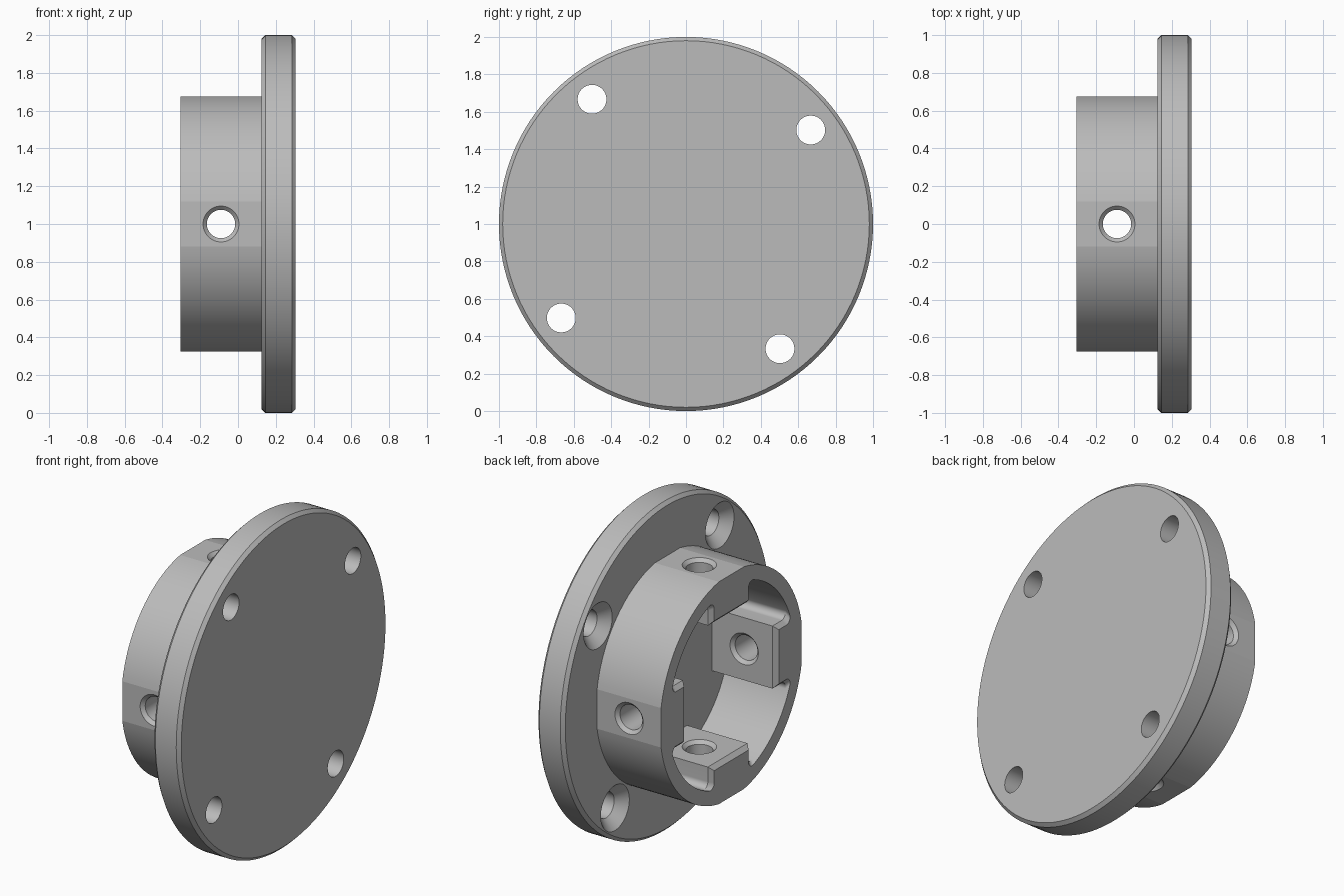
import bpy, bmesh, math
from mathutils import Matrix

old = bpy.data.objects.get("Cube")
if old:
    bpy.data.objects.remove(old, do_unlink=True)

grey = bpy.data.materials.new("metal grey")
grey.use_nodes = True
colour = (0.5, 0.5, 0.5, 1)
grey.diffuse_color = colour
grey.node_tree.nodes["Principled BSDF"].inputs["Base Color"].default_value = colour

CENTRE = Matrix.Translation((0, 0, 1))
HUB_FRONT, FLANGE_BACK, FLANGE_FRONT = -0.305, 0.125, 0.305


def loft(name, rings, matrix=Matrix()):
    """Solid through rings of (x, [(y, z), ...]) along the x axis."""
    bm = bmesh.new()
    loops = [[bm.verts.new((x, y, z)) for y, z in pts] for x, pts in rings]
    for a, b in zip(loops, loops[1:]):
        for i in range(len(a)):
            j = (i + 1) % len(a)
            bm.faces.new((a[i], a[j], b[j], b[i]))
    bm.faces.new(loops[0])
    bm.faces.new(loops[-1])
    bmesh.ops.recalc_face_normals(bm, faces=bm.faces)
    bm.transform(CENTRE @ matrix)
    mesh = bpy.data.meshes.new(name)
    bm.to_mesh(mesh)
    bm.free()
    mesh.materials.append(grey)
    obj = bpy.data.objects.new(name, mesh)
    bpy.context.collection.objects.link(obj)
    return obj


def arc(radius, start, end, steps, cy=0, cz=0):
    return [(cy + radius * math.cos(start + (end - start) * i / steps),
             cz + radius * math.sin(start + (end - start) * i / steps))
            for i in range(steps + 1)]


def circle(radius, steps=64):
    return arc(radius, 0, math.tau, steps)[:-1]


def four_times(points):
    """Repeat a quarter outline around the axis."""
    out = []
    for _ in range(4):
        out += points
        points = [(-z, y) for y, z in points]
    return out


def cavity(inner, half, bore=0.6, fillet=0.035):
    """Round bore with four flat bosses reaching inward."""
    c = half + fillet
    far = math.sqrt((bore - fillet) ** 2 - c ** 2)
    turn = math.atan2(c, far)
    quarter = [(inner, half)]
    quarter += arc(fillet, -math.pi / 2, turn, 14, far, c)
    quarter += arc(bore, turn, math.pi / 2 - turn, 20)[1:-1]
    quarter += arc(fillet, math.pi / 2 - turn, math.pi, 14, c, far)
    quarter += [(half, inner)]
    return four_times(quarter)


def cut(obj, cutter):
    cutter.hide_render = True
    mod = obj.modifiers.new("cut", "BOOLEAN")
    mod.operation = "DIFFERENCE"
    mod.solver = "EXACT"
    mod.object = cutter
    bpy.context.view_layer.objects.active = obj
    bpy.ops.object.modifier_apply(modifier=mod.name)
    bpy.data.objects.remove(cutter, do_unlink=True)


# Flange disc with chamfered rim
c = 0.02
flange = loft("flange", [(FLANGE_BACK, circle(1 - c, 128)),
                         (FLANGE_BACK + c, circle(1, 128)),
                         (FLANGE_FRONT - c, circle(1, 128)),
                         (FLANGE_FRONT, circle(1 - c, 128))])

# Countersunk mounting holes
for k in range(4):
    turn = Matrix.Rotation(math.radians(37 + 90 * k), 4, "X")
    place = turn @ Matrix.Translation((0, 0.835, 0))
    cut(flange, loft("screw_cutter", [(FLANGE_BACK - 0.01, circle(0.147)),
                                      (FLANGE_BACK + 0.06, circle(0.077)),
                                      (FLANGE_FRONT + 0.1, circle(0.077))], place))

# Hub with four outer flats
flat = math.atan2(0.12, 0.675)
outline = four_times(arc(0.6856, flat, math.pi / 2 - flat, 24))
hub = loft("hub", [(HUB_FRONT, outline), (FLANGE_BACK + 0.005, outline)])

# Hub cavity, chamfered at its open end
mouth, deep = cavity(0.455, 0.165), cavity(0.43, 0.19)
cut(hub, loft("cavity_cutter", [(HUB_FRONT - 0.02, mouth), (HUB_FRONT, mouth),
                                (HUB_FRONT + 0.025, deep), (FLANGE_BACK + 0.1, deep)]))

# Radial set screw holes, countersunk on both sides of each boss
for k in range(4):
    aim = (Matrix.Rotation(math.pi / 2 * k, 4, "X")
           @ Matrix.Translation((-0.09, 0, 0))
           @ Matrix.Rotation(math.pi / 2, 4, "Z"))
    cut(hub, loft("set_screw_cutter", [(0.35, circle(0.095)), (0.43, circle(0.095)),
                                       (0.45, circle(0.075)), (0.655, circle(0.075)),
                                       (0.675, circle(0.095)), (0.8, circle(0.095))], aim))

# Smooth round walls, keep edges crisp
for obj in (flange, hub):
    bpy.ops.object.select_all(action="DESELECT")
    obj.select_set(True)
    bpy.context.view_layer.objects.active = obj
    bpy.ops.object.shade_smooth_by_angle(angle=math.radians(9))
